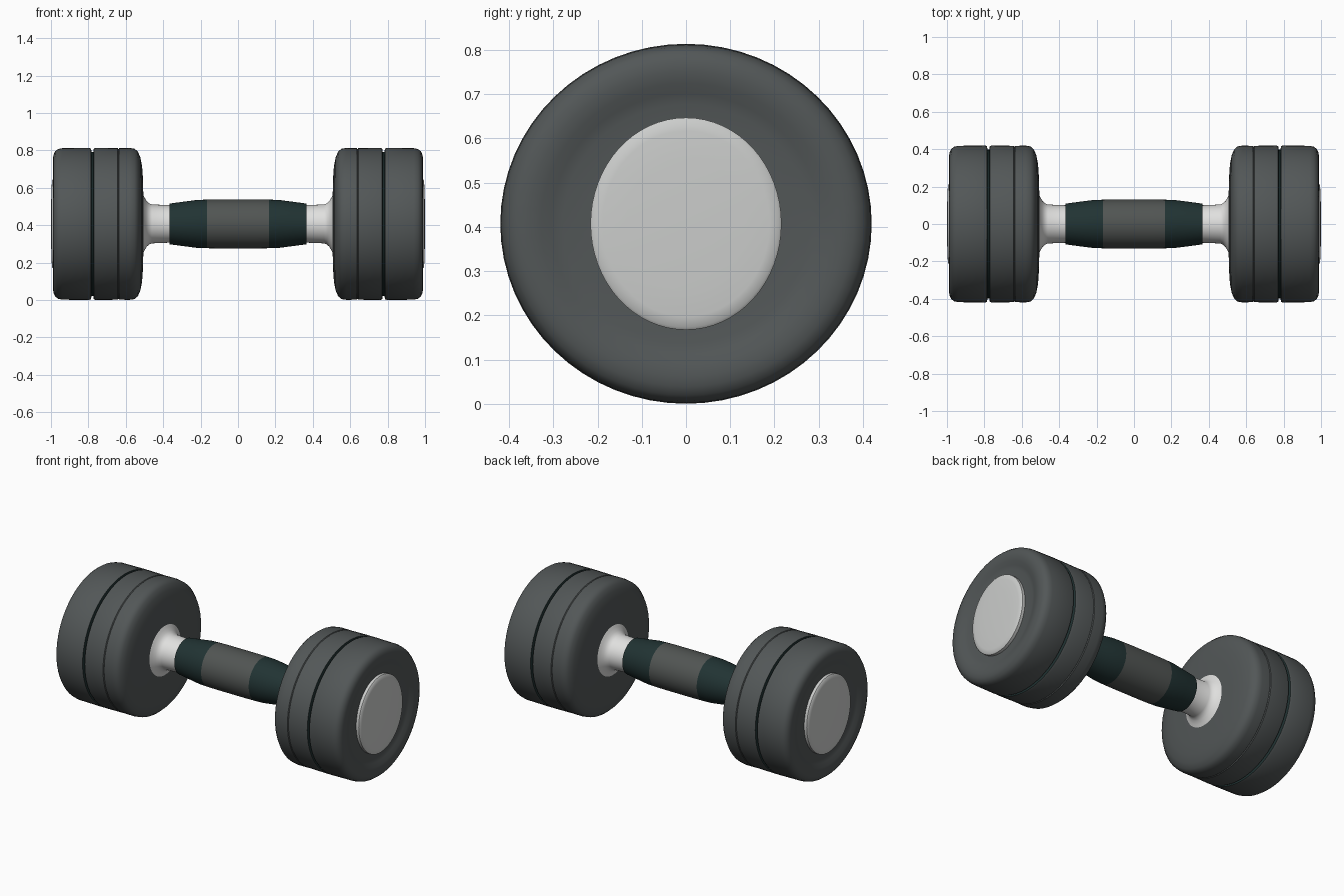
import bpy, bmesh, math

if "Cube" in bpy.data.objects:
    bpy.data.objects.remove(bpy.data.objects["Cube"])

CZ = 0.407  # height of the dumbbell axis


def material(name, rgb):
    m = bpy.data.materials.new(name)
    m.diffuse_color = (*rgb, 1)
    m.use_nodes = True
    m.node_tree.nodes["Principled BSDF"].inputs["Base Color"].default_value = m.diffuse_color
    return m


RUBBER = material("grey rubber", (0.085, 0.095, 0.096))
GRIP = material("grey grip", (0.082, 0.090, 0.086))
DARK = material("dark green rubber", (0.015, 0.033, 0.033))
CHROME = material("chrome", (0.74, 0.74, 0.73))
CAP = material("cap silver", (0.60, 0.61, 0.60))


def lathe(name, profile, mats, rule=None, sy=1.0, sz=1.0, side=1, n=64, angle=40):
    """Revolve (x, radius) points about the x axis; rule(x, r) picks a material."""
    bm = bmesh.new()
    rings = []
    for x, r in profile:
        if r == 0:
            rings.append([bm.verts.new((x * side, 0, 0))])
        else:
            rings.append([bm.verts.new((x * side,
                                        r * sy * math.cos(2 * math.pi * i / n),
                                        r * sz * math.sin(2 * math.pi * i / n)))
                          for i in range(n)])
    for k in range(len(rings) - 1):
        a, b = rings[k], rings[k + 1]
        x = (profile[k][0] + profile[k + 1][0]) / 2
        r = (profile[k][1] + profile[k + 1][1]) / 2
        for i in range(n):
            j = (i + 1) % n
            if len(b) == 1:
                f = bm.faces.new((a[i], a[j], b[0]))
            else:
                f = bm.faces.new((a[i], a[j], b[j], b[i]))
            f.material_index = rule(x, r) if rule else 0
    bmesh.ops.recalc_face_normals(bm, faces=bm.faces)
    # open shells: make sure the normals point away from the axis / outward
    if sum(f.normal.y * f.calc_center_median().y + f.normal.z * f.calc_center_median().z
           for f in bm.faces if abs(f.normal.x) < 0.8) < 0:
        bmesh.ops.reverse_faces(bm, faces=bm.faces)
    me = bpy.data.meshes.new(name)
    bm.to_mesh(me)
    bm.free()
    for m in mats:
        me.materials.append(m)
    ob = bpy.data.objects.new(name, me)
    ob.location.z = CZ
    bpy.context.collection.objects.link(ob)
    bpy.ops.object.select_all(action='DESELECT')
    ob.select_set(True)
    bpy.context.view_layer.objects.active = ob
    bpy.ops.object.shade_smooth_by_angle(angle=math.radians(angle))
    return ob


# Weight head: inner face, inner plate with seam, dark groove, outer plate, dished end
HEAD = [(0.505, 0.10), (0.508, 0.24), (0.513, 0.31), (0.522, 0.355), (0.535, 0.386),
        (0.553, 0.402), (0.58, 0.406),
        (0.635, 0.405), (0.639, 0.400), (0.643, 0.405),
        (0.76, 0.407), (0.771, 0.403), (0.774, 0.385),
        (0.783, 0.385), (0.786, 0.403), (0.797, 0.407),
        (0.94, 0.405), (0.962, 0.400), (0.978, 0.388), (0.987, 0.368), (0.989, 0.345),
        (0.985, 0.318), (0.976, 0.295), (0.970, 0.27), (0.970, 0.18)]

# End cap: shallow domed disc
END_CAP = [(0.966, 0.24), (0.988, 0.24), (0.993, 0.234), (0.996, 0.21),
           (0.998, 0.15), (1.0, 0.08), (1.0, 0)]

# Chrome neck: flares into the weight
NECK = [(0.36, 0.100), (0.46, 0.104), (0.475, 0.110), (0.488, 0.122),
        (0.499, 0.140), (0.508, 0.158)]

for side, label in ((-1, "left"), (1, "right")):
    lathe(label + "_weight", HEAD, [RUBBER, DARK],
          lambda x, r: 1 if 0.771 < x < 0.786 and r < 0.396 else 0,
          sy=1.032, side=side)
    lathe(label + "_end_cap", END_CAP, [CAP], sy=0.90, side=side)
    lathe(label + "_neck", NECK, [CHROME], side=side)

# Grip: swelling handle with dark bands at both ends
HALF = [(0.0, 0.131), (0.10, 0.131), (0.165, 0.130), (0.22, 0.128), (0.29, 0.119),
        (0.365, 0.109), (0.368, 0.095)]
GRIP_PROFILE = [(-x, r) for x, r in reversed(HALF[1:])] + HALF
lathe("handle_grip", GRIP_PROFILE, [GRIP, DARK],
      lambda x, r: 1 if abs(x) > 0.165 else 0)
